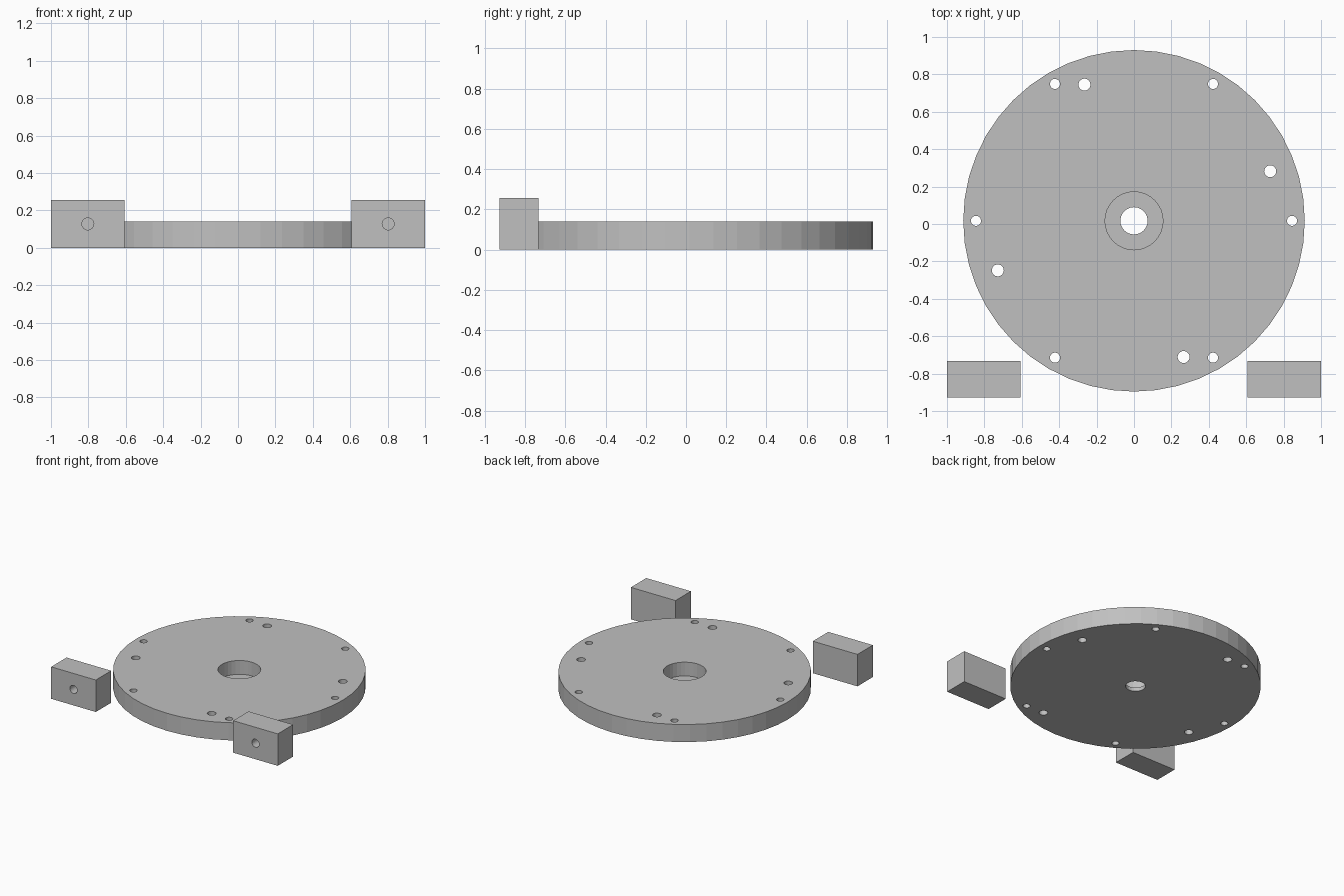
import bpy
from math import cos, sin, radians, pi

cube = bpy.data.objects.get("Cube")
if cube:
    bpy.data.objects.remove(cube, do_unlink=True)

grey = bpy.data.materials.new("plain grey")
grey.use_nodes = True
colour = (0.53, 0.53, 0.53, 1)
grey.diffuse_color = colour
grey.node_tree.nodes["Principled BSDF"].inputs["Base Color"].default_value = colour


def cylinder(name, radius, centre, depth, sides=24, rotation=(0, 0, 0)):
    bpy.ops.mesh.primitive_cylinder_add(vertices=sides, radius=radius, depth=depth,
                                        location=centre, rotation=rotation)
    obj = bpy.context.object
    obj.name = name
    obj.data.materials.append(grey)
    return obj


def drill(body, radius, centre, depth, rotation=(0, 0, 0), sides=24):
    """Cut a round hole into the body and discard the cutter."""
    cutter = cylinder("drill_cutter", radius, centre, depth, sides, rotation)
    cutter.hide_render = True
    mod = body.modifiers.new("hole", "BOOLEAN")
    mod.operation = "DIFFERENCE"
    mod.solver = "EXACT"
    mod.object = cutter
    bpy.context.view_layer.objects.active = body
    bpy.ops.object.modifier_apply(modifier=mod.name)
    bpy.data.objects.remove(cutter, do_unlink=True)


# Round base plate
CENTRE_Y = 0.017
THICK = 0.14
plate = cylinder("round_plate", 0.913, (0, CENTRE_Y, THICK / 2), THICK, 48)

# Central counterbore with a narrower through hole in its floor
FLOOR = 0.03
drill(plate, 0.155, (0, CENTRE_Y, FLOOR + 0.1), 0.2, sides=32)
drill(plate, 0.073, (0, CENTRE_Y, 0), 0.4)


# Rings of through holes: six small ones and four larger ones
def hole_ring(count, start, ring_radius, radius):
    for i in range(count):
        a = radians(start + i * 360 / count)
        drill(plate, radius, (ring_radius * cos(a), CENTRE_Y + ring_radius * sin(a), THICK / 2), 0.4)


hole_ring(6, 0, 0.845, 0.027)
hole_ring(4, 20, 0.775, 0.032)

# Two separate blocks, each with a blind hole in the front
for side, name in ((1, "left_block"), (-1, "right_block")):
    bpy.ops.mesh.primitive_cube_add(size=1, location=(side * 0.803, -0.83, 0.1275))
    block = bpy.context.object
    block.name = name
    block.scale = (0.394, 0.194, 0.255)
    bpy.ops.object.transform_apply(location=False, rotation=False, scale=True)
    block.data.materials.append(grey)
    drill(block, 0.032, (side * 0.803, -0.927, 0.1275), 0.24, (pi / 2, 0, 0))
